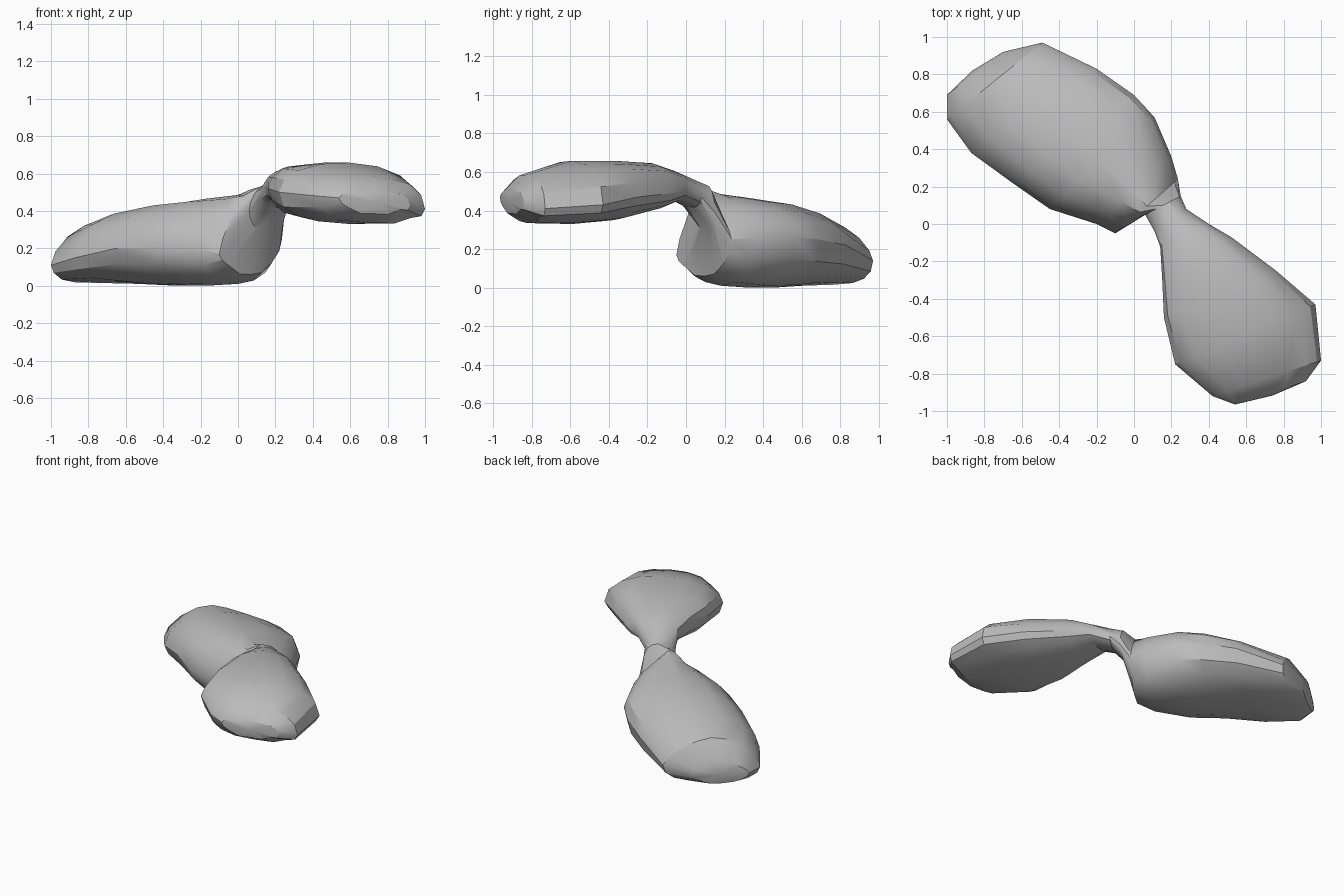
import bpy, bmesh, math, random
from mathutils import Vector

if "Cube" in bpy.data.objects:
    bpy.data.objects.remove(bpy.data.objects["Cube"], do_unlink=True)
random.seed(4)

# One grey stone colour
stone = bpy.data.materials.new("stone grey")
stone.use_nodes = True
GREY = (0.5, 0.5, 0.5, 1)
stone.diffuse_color = GREY
stone.node_tree.nodes["Principled BSDF"].inputs["Base Color"].default_value = GREY

SIDES = 16

# Each section: east rim point, west rim point, top and bottom height,
# roundness of the upper and lower half
sections = [
    # broad low lobe
    ((-.70, .92, .12), (-1.0, .69, .11), .21, .04, 1.3, .9),
    ((-.49, .97, .14), (-1.0, .56, .11), .335, .015, 1.25, .75),
    ((-.20, .83, .22), (-.87, .38, .15), .40, .01, 1.0, .85),
    ((.00, .69, .25), (-.65, .22, .20), .44, .00, .95, .9),
    ((.11, .57, .26), (-.45, .08, .20), .465, .00, .95, .9),
    ((.20, .36, .26), (-.20, .00, .19), .485, .01, 1.1, .9),
    ((.235, .24, .25), (-.10, -.05, .17), .515, .06, 1.6, 1.1),
    # narrow neck
    ((.25, .15, .39), (.06, .05, .40), .535, .30, 1.0, .9),
    ((.28, .08, .47), (.11, -.04, .48), .56, .42, .9, .9),
    # raised flat lobe
    ((.40, .00, .50), (.14, -.12, .52), .605, .45, .9, .9),
    ((.52, -.07, .49), (.15, -.28, .53), .645, .41, .9, .9),
    ((.76, -.25, .47), (.16, -.50, .52), .658, .35, .9, .9),
    ((.97, -.43, .43), (.22, -.75, .50), .658, .33, .95, .85),
    ((1.0, -.73, .41), (.42, -.92, .48), .585, .335, .95, .85),
    ((.92, -.84, .43), (.54, -.965, .47), .51, .385, 1.0, 1.0),
]


def power(value, exponent):
    return math.copysign(abs(value) ** exponent, value)


def section_ring(bm, east, west, top, bottom, upper_round, lower_round):
    """Rounded cross-section between two rim points."""
    east, west = Vector(east), Vector(west)
    ring = []
    for i in range(SIDES):
        angle = math.tau * i / SIDES
        limit, roundness = (top, upper_round) if i < SIDES / 2 else (bottom, lower_round)
        across = power(math.cos(angle), roundness)
        rise = abs(math.sin(angle)) ** roundness
        point = west.lerp(east, (1 + across) / 2)
        point.z += (limit - point.z) * rise
        # slight unevenness of the stone between rim and crown
        if 0.1 < rise < 0.95:
            point.z = max(point.z + random.uniform(-.008, .008), 0)
        ring.append(bm.verts.new(point))
    return ring


# Two-lobed body, lofted from end to end
bm = bmesh.new()
rings = [section_ring(bm, *s) for s in sections]
for a, b in zip(rings, rings[1:]):
    for i in range(SIDES):
        j = (i + 1) % SIDES
        bm.faces.new((a[i], a[j], b[j], b[i]))

# Rounded end caps
for ring, push in ((rings[0], Vector((-.015, .015, 0))), (rings[-1], Vector((.01, -.015, 0)))):
    centre = sum((v.co for v in ring), Vector()) / SIDES + push
    tip = bm.verts.new(centre)
    for i in range(SIDES):
        bm.faces.new((ring[i], ring[(i + 1) % SIDES], tip))

bmesh.ops.recalc_face_normals(bm, faces=bm.faces)
mesh = bpy.data.meshes.new("two_lobed_rock")
bm.to_mesh(mesh)
bm.free()
mesh.materials.append(stone)
rock = bpy.data.objects.new("two_lobed_rock", mesh)
bpy.context.collection.objects.link(rock)

# Smooth skin with sharp creases
bpy.ops.object.select_all(action="DESELECT")
rock.select_set(True)
bpy.context.view_layer.objects.active = rock
bpy.ops.object.shade_smooth_by_angle(angle=math.radians(30))
